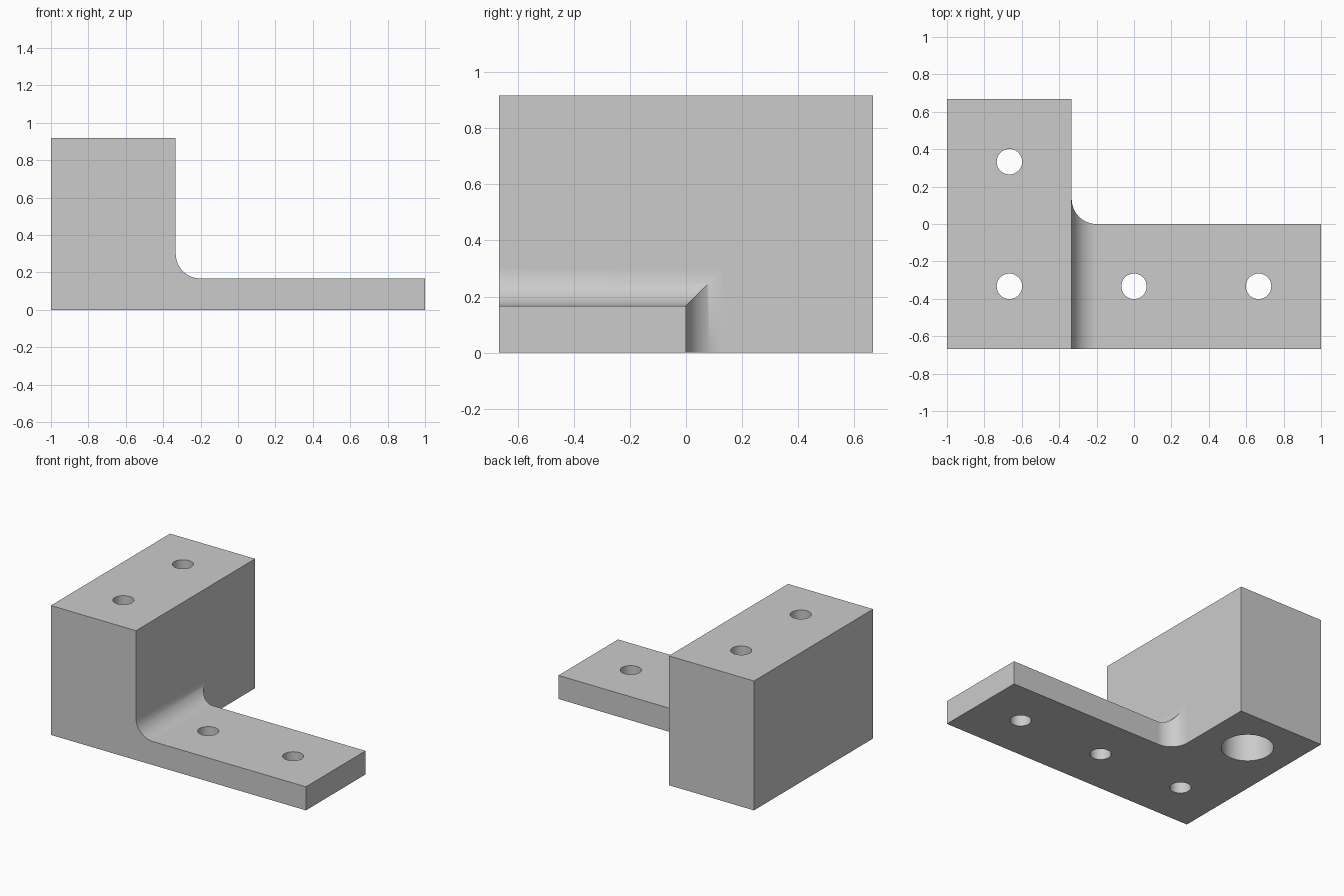
import bpy, bmesh, math
from mathutils import Vector

cube = bpy.data.objects.get("Cube")
if cube:
    bpy.data.objects.remove(cube, do_unlink=True)

# Main dimensions
LEFT, RIGHT = -1.0, 1.0
FRONT, BACK = -0.667, 0.667
STEP = -0.333          # right-hand face of the tall block
HEIGHT, PLATE = 0.917, 0.167
FILLET = 0.133
HOLE, BORE = 0.068, 0.167
OVER = 0.3             # overshoot of cutting shapes

grey = bpy.data.materials.new("plain grey")
grey.use_nodes = True
grey.diffuse_color = (0.6, 0.6, 0.6, 1)
grey.node_tree.nodes["Principled BSDF"].inputs["Base Color"].default_value = (0.6, 0.6, 0.6, 1)


def prism(name, points, direction):
    """Extrude a closed outline along a direction."""
    bm = bmesh.new()
    face = bm.faces.new([bm.verts.new(p) for p in points])
    grown = bmesh.ops.extrude_face_region(bm, geom=[face])["geom"]
    verts = [g for g in grown if isinstance(g, bmesh.types.BMVert)]
    bmesh.ops.translate(bm, verts=verts, vec=Vector(direction))
    bmesh.ops.recalc_face_normals(bm, faces=bm.faces)
    mesh = bpy.data.meshes.new(name)
    bm.to_mesh(mesh)
    bm.free()
    mesh.materials.append(grey)
    obj = bpy.data.objects.new(name, mesh)
    bpy.context.collection.objects.link(obj)
    return obj


def fillet_arc(level, steps=24):
    """Concave arc from the thin arm up to the tall block's face."""
    cx, cy = STEP + FILLET, level + FILLET
    angles = [math.radians(270 - 90 * i / steps) for i in range(steps + 1)]
    return [(cx + FILLET * math.cos(a), cy + FILLET * math.sin(a)) for a in angles]


def stepped_outline(left, right, low, level, high):
    return [(left, low), (right, low), (right, level)] + fillet_arc(level) + [(STEP, high), (left, high)]


def cylinder(name, x, y, radius, low, high):
    ring = [2 * math.pi * i / 64 for i in range(64)]
    points = [(x + radius * math.cos(a), y + radius * math.sin(a), low) for a in ring]
    return prism(name, points, (0, 0, high - low))


def boolean(target, tool, operation):
    mod = target.modifiers.new(operation.lower(), "BOOLEAN")
    mod.operation, mod.solver, mod.object = operation, "EXACT", tool
    bpy.context.view_layer.objects.active = target
    bpy.ops.object.modifier_apply(modifier=mod.name)
    bpy.data.objects.remove(tool, do_unlink=True)


# Body: side profile intersected with the plan outline, giving the mitred fillets
side = stepped_outline(LEFT, RIGHT, 0, PLATE, HEIGHT)
bracket = prism("stepped_bracket", [(x, FRONT, z) for x, z in side], (0, BACK - FRONT, 0))
plan = stepped_outline(LEFT - OVER, RIGHT + OVER, FRONT - OVER, 0, BACK + OVER)
boolean(bracket, prism("plan_helper", [(x, y, -OVER) for x, y in plan],
                       (0, 0, HEIGHT + 2 * OVER)), "INTERSECT")

# Through holes, and the wide bore under the rear one
D = 0.333
for x, y in [(-2 * D, D), (-2 * D, -D), (0, -D), (2 * D, -D)]:
    boolean(bracket, cylinder("hole_helper", x, y, HOLE, -OVER, HEIGHT + OVER), "DIFFERENCE")
boolean(bracket, cylinder("bore_helper", -2 * D, D, BORE, -OVER, HEIGHT - PLATE), "DIFFERENCE")

# Smooth curved walls, keep edges crisp
bpy.ops.object.select_all(action="DESELECT")
bracket.select_set(True)
bpy.context.view_layer.objects.active = bracket
bpy.ops.object.shade_smooth_by_angle(angle=math.radians(30))
weighted = bracket.modifiers.new("flat_face_normals", "WEIGHTED_NORMAL")
weighted.keep_sharp = True
